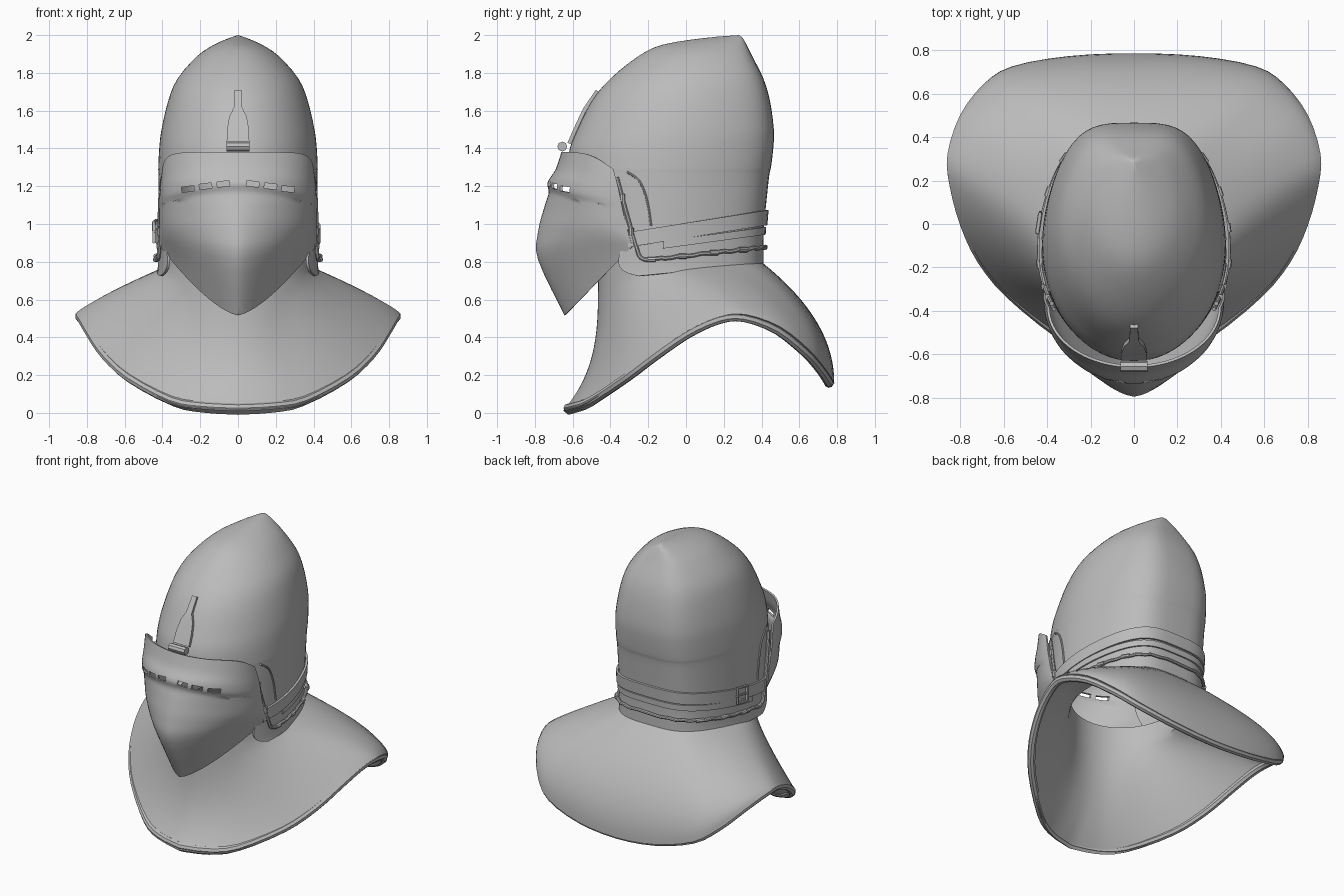
import bpy, bmesh, math
from math import sin, cos, pi

cube = bpy.data.objects.get("Cube")
if cube:
    bpy.data.objects.remove(cube)

steel = bpy.data.materials.new("plain grey steel")
steel.use_nodes = True
steel.diffuse_color = (0.5, 0.5, 0.5, 1)
steel.node_tree.nodes["Principled BSDF"].inputs["Base Color"].default_value = (0.5, 0.5, 0.5, 1)


def smooth_rows(rows, steps):
    """Catmull-Rom resampling of a list of number tuples."""
    out = []
    for i in range(len(rows) - 1):
        a, b, c, d = rows[max(i - 1, 0)], rows[i], rows[i + 1], rows[min(i + 2, len(rows) - 1)]
        for k in range(steps):
            t = k / steps
            out.append(tuple(q + t * (r - p) / 2 + t * t * (2 * p - 5 * q + 4 * r - s) / 2
                             + t ** 3 * (3 * q - p - 3 * r + s) / 2 for p, q, r, s in zip(a, b, c, d)))
    return out + [tuple(rows[-1])]


def finish(ob, angle=40):
    """Apply modifiers, colour and shade."""
    bpy.ops.object.select_all(action='DESELECT')
    ob.select_set(True)
    bpy.context.view_layer.objects.active = ob
    bpy.ops.object.convert(target='MESH')
    ob.data.materials.clear()
    ob.data.materials.append(steel)
    bpy.ops.object.shade_smooth_by_angle(angle=math.radians(angle))
    return ob


def sheet(name, grid, thick, cutters=()):
    """Plate through a grid of points, rows top to bottom, thickened inward."""
    bm = bmesh.new()
    vs = [[bm.verts.new(p) for p in row] for row in grid]
    for r, s in zip(vs, vs[1:]):
        for j in range(len(r) - 1):
            bm.faces.new((r[j], s[j], s[j + 1], r[j + 1]))
    bmesh.ops.remove_doubles(bm, verts=bm.verts, dist=1e-4)
    me = bpy.data.meshes.new(name)
    bm.to_mesh(me)
    bm.free()
    ob = bpy.data.objects.new(name, me)
    bpy.context.collection.objects.link(ob)
    mod = ob.modifiers.new("thickness", 'SOLIDIFY')
    mod.thickness, mod.offset = thick, -1
    for c in cutters:
        cut = ob.modifiers.new("slot", 'BOOLEAN')
        cut.operation, cut.object, cut.solver = 'DIFFERENCE', c, 'EXACT'
    return finish(ob)


def tube(name, points, radius, closed=False):
    cu = bpy.data.curves.new(name, 'CURVE')
    cu.dimensions, cu.bevel_depth, cu.bevel_resolution = '3D', radius, 2
    cu.use_fill_caps = True
    sp = cu.splines.new('POLY')
    sp.points.add(len(points) - 1)
    for p, co in zip(sp.points, points):
        p.co = (*co, 1)
    sp.use_cyclic_u = closed
    ob = bpy.data.objects.new(name, cu)
    bpy.context.collection.objects.link(ob)
    return finish(ob)


# Skull: height, front, back, half width, half angle of the face opening
profile = smooth_rows([
    (2.0, .28, .28, 0, 0), (1.985, .1, .3, .045, 0), (1.95, -.12, .32, .125, 0), (1.89, -.25, .35, .215, 0),
    (1.77, -.4, .41, .32, 0), (1.65, -.5, .445, .37, 0), (1.5, -.575, .465, .405, 0),
    (1.4, -.615, .462, .417, 0), (1.3, -.63, .45, .422, 0), (1.27, -.632, .443, .422, .65),
    (1.2, -.635, .434, .422, .9), (1.0, -.635, .415, .422, 1.0), (.88, -.635, .41, .422, 1.1),
    (.8, -.635, .41, .423, 1.08), (.75, -.635, .41, .425, 1.15), (.72, -.635, .41, .428, 1.3)], 3)


def section(z):
    """Front, back and half width of the skull at a height."""
    for p, q in zip(profile, profile[1:]):
        if p[0] >= z >= q[0]:
            t = (p[0] - z) / max(p[0] - q[0], 1e-6)
            return [p[k] + t * (q[k] - p[k]) for k in (1, 2, 3)]
    return profile[-1][1:4]


def egg(a, f, b, w):
    """Oval plan, fuller at the rear; the angle runs from the front."""
    s = sin(a)
    x = math.copysign(abs(s) ** (1 - .4 * max(0, -cos(a))), s) if abs(s) > 1e-6 else 0
    return w * x, (f + b) / 2 - (b - f) / 2 * cos(a)


def on_skull(a, z, off=0.0):
    f, b, w = section(z)
    return (*egg(a, f - off, b + off, w + off), z)


def angle_at(y, z):
    f, b, w = section(z)
    return math.acos(max(-1, min(1, ((f + b) / 2 - y) / ((b - f) / 2))))


def on_side(y, z, off, side=1):
    x, y, z = on_skull(angle_at(y, z), z, off)
    return (side * x, y, z)


cols = 64
grid = []
for z, f, b, w, a in profile:
    a, row = max(a, 0), []
    for j in range(cols + 1):
        x, y = egg(a + (2 * pi - 2 * a) * j / cols, f, b, w)
        row.append((x, y, z + max(0, 1.1 - z) / .38 * .1 * (y + .3)))
    grid.append(row)
sheet("skull", grid, .015)

# Visor: centre y and z, edge y, z and x, section exponents q and r, top squareness
visor_rows = smooth_rows([
    (-.66, 1.38, -.385, 1.29, .40, 2, .5, 10), (-.69, 1.29, -.365, 1.22, .41, 2, .5, 6),
    (-.733, 1.22, -.35, 1.15, .415, 2, .5, 2), (-.727, 1.165, -.34, 1.1, .415, 1.9, .52, 2),
    (-.75, 1.09, -.325, 1.03, .415, 1.7, .54, 2), (-.783, .96, -.31, .97, .415, 1.55, .6, 1.6),
    (-.783, .81, -.295, .92, .415, 1.5, .76, 1.5), (-.643, .516, -.285, .88, .412, 1.45, 1, 1.45)], 4)
grid = []
for yc, zc, ye, ze, xe, q, r, k in visor_rows:
    row = []
    for j in range(41):
        s = sin((j / 20 - 1) * pi / 2)
        drop = max(0, 1 - abs(s) ** q) ** r
        rise = max(0, 1 - abs(s) ** k) ** (.5 if k > 2 else 1)
        row.append((xe * s, ye + (yc - ye) * drop, ze + (zc - ze) * rise))
    grid.append(row)

# Eye slots, cut through the visor
cutters = []
for side in (1, -1):
    for x, z in ((.078, 1.212), (.172, 1.2), (.265, 1.185)):
        bpy.ops.mesh.primitive_cube_add(size=1, location=(side * x, -.65, z), rotation=(0, side * .12, 0))
        c = bpy.context.object
        c.name, c.scale, c.hide_render = "slot_cutter", (.066, .4, .028), True
        cutters.append(c)
bpy.context.view_layer.update()
sheet("visor", grid, .012, cutters)
for c in cutters:
    bpy.data.objects.remove(c)

# Collar: rim x, y, z, front flare exponent and rear bulge, front to back, mirrored
half = [(0, -.65, .012, 3.3, 1), (.19, -.61, .022, 3.1, 1), (.36, -.52, .055, 2.6, 1), (.59, -.33, .185, 1.7, 1),
        (.72, -.17, .31, 1.3, 1), (.8, 0, .43, 1.1, 1), (.848, .18, .51, 1, 1.1), (.858, .32, .52, 1, 1.25),
        (.8, .5, .455, 1, 1.6), (.69, .645, .34, 1, 1.9), (.56, .725, .25, 1, 2.05), (.3, .772, .18, 1, 2.1),
        (0, .785, .155, 1, 2.1)]
ring = smooth_rows(half + [(-r[0], *r[1:]) for r in half[-2::-1]], 3)
grid = []
for i in range(-2, 17):
    v = max(i, 0) / 16
    row = []
    for j, (x, y, z, p, k) in enumerate(ring):
        nx, ny = egg(2 * pi * j / (len(ring) - 1), -.465, .4, .405)
        nz = .765 + .085 * ny
        h, w = 1 - (1 - v ** math.sqrt(p)) ** k, v ** (1 / math.sqrt(p))
        row.append((nx + (x - nx) * h, ny + (y - ny) * h, nz + (z - nz) * w - min(i, 0) * .05))
    grid.append(row)
sheet("collar", grid, .035)

# Rounded rim of the collar, set just inside its edge
tube("collar_rim", [(x * .972, .05 + (y - .05) * .962, z + .014 - .03 * min(1, z / .4))
                    for x, y, z, p, k in ring[:-1]], .025, True)


# Straps wrapped round the back of the skull
def strap(name, y0, z0, z1, height, off):
    a0 = angle_at(y0, z0)
    grid = []
    for k in (.5, -.5):
        row = []
        for j in range(49):
            a = a0 + (2 * pi - 2 * a0) * j / 48
            t = (on_skull(a, z0)[1] - y0) / (.42 - y0)
            row.append(on_skull(a, z0 + (z1 - z0) * t + height * k, off))
        grid.append(row)
    sheet(name, grid, .014)


strap("visor_strap", -.3, .917, 1.035, .08, .016)
strap("lower_strap", -.12, .89, .965, .04, .01)

# Cord fastening the collar, running up beside the face on both sides
front = smooth_rows([(-.36, 1.245), (-.3, 1.02), (-.26, .88), (-.235, .82), (-.18, .808)], 4)
run = [on_side(y, z, .012) for y, z in front]
a0 = angle_at(*front[-1])
back = []
for j in range(1, 72):
    a = a0 + (2 * pi - 2 * a0) * j / 72
    z = .832 + .11 * on_skull(a, .85)[1] + .003 * sin(j * 1.3)
    back.append(on_skull(a, z, .012))
tube("collar_cord", run + back + [(-x, y, z) for x, y, z in run[::-1]], .011)

for side, word in ((1, "left"), (-1, "right")):
    # Border beads beside the face opening
    lace = smooth_rows([(-.385, 1.24), (-.34, 1.1), (-.3, .97)], 5)
    tube(word + "_face_lace", [on_side(y, z, .014, side) for y, z in lace], .009)
    edge = smooth_rows([(-.31, 1.275), (-.245, 1.225), (-.205, 1.12), (-.185, .99)], 4)
    tube(word + "_lining_edge", [on_side(y, z, .003, side) for y, z in edge], .006)
    # Staples that hold the cord
    for y in (-.18, -.02, .14, .29):
        z = .832 + .11 * y
        tube(word + "_cord_staple", [on_side(y - .02, z, .016, side), on_side(y + .02, z, .016, side)], .014)
    for y, z in ((-.33, 1.14), (-.285, .96)):
        tube(word + "_lace_staple", [on_side(y, z + .02, .016, side), on_side(y, z - .02, .016, side)], .014)

# Strap buckle on the right side
frame = [(-.04, 1.01), (.04, 1.02), (.04, .915), (-.04, .905)]
tube("buckle_frame", [on_side(y, z, .026, -1) for y, z in frame], .01, True)
tube("buckle_prong", [on_side(-.05, .958, .027, -1), on_side(.05, .968, .027, -1)], .007)

# Hinge above the visor
grid = []
for z, w in ((1.71, .018), (1.62, .021), (1.6, .03), (1.57, .046), (1.5, .058), (1.43, .06)):
    y = section(z)[0] - .022
    grid.append([(w * k, y, z) for k in (-1, 0, 1)])
sheet("hinge_plate", grid, .02)
tube("hinge_barrel", [(-.062, -.655, 1.41), (.062, -.655, 1.41)], .026)
